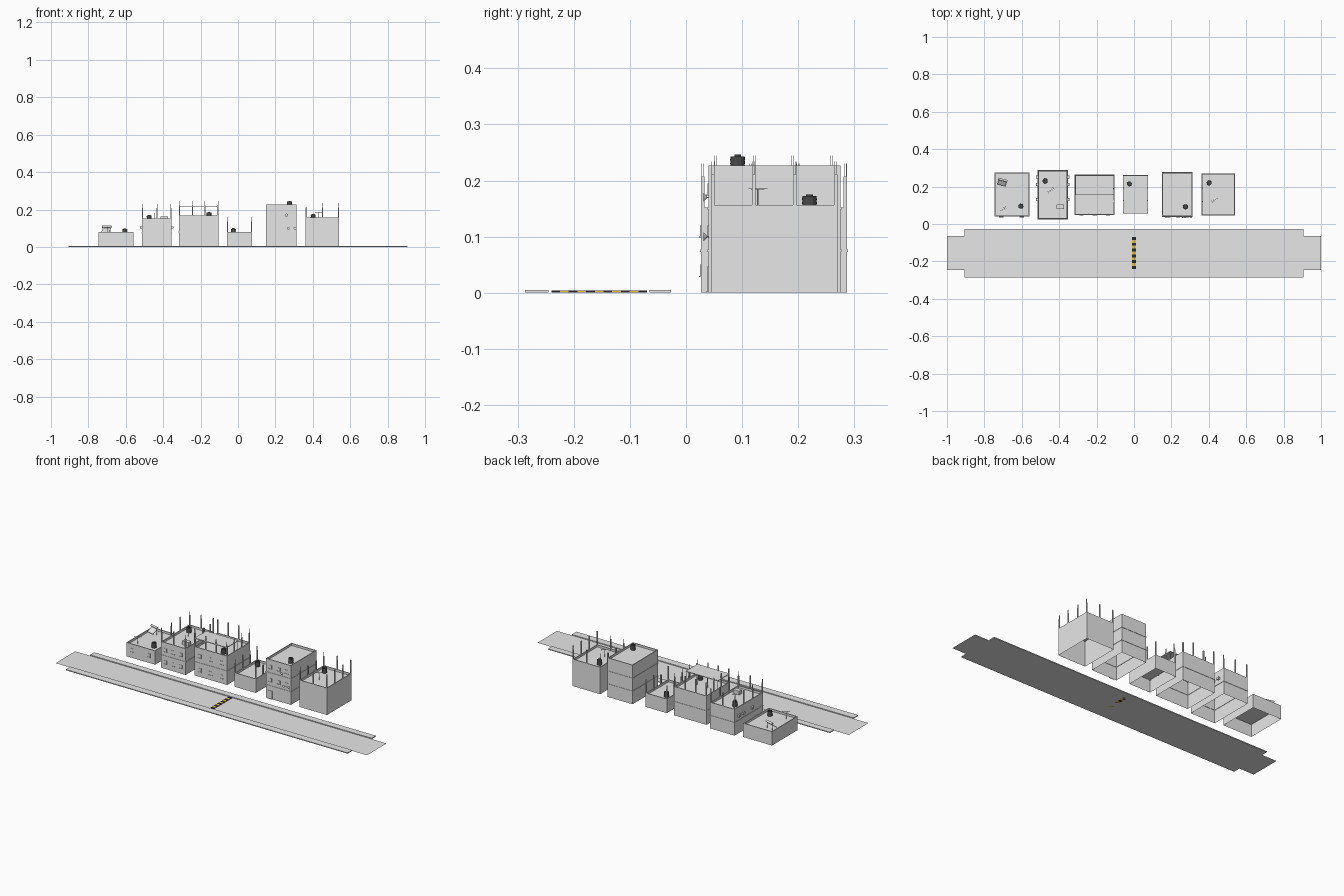
import bpy, bmesh
from math import radians
from mathutils import Matrix, Vector

cube = bpy.data.objects.get("Cube")
if cube:
    bpy.data.objects.remove(cube)


def material(name, rgb):
    m = bpy.data.materials.new(name)
    m.use_nodes = True
    m.diffuse_color = (*rgb, 1)
    m.node_tree.nodes["Principled BSDF"].inputs["Base Color"].default_value = (*rgb, 1)
    return m


GREY = material("concrete grey", (0.8, 0.8, 0.8))
DARK = material("tank dark grey", (0.06, 0.06, 0.06))
YELLOW = material("bump yellow", (0.8, 0.55, 0.05))
BLACK = material("bump black", (0.02, 0.02, 0.02))


def finish(bm, name, mats):
    mesh = bpy.data.meshes.new(name)
    bmesh.ops.recalc_face_normals(bm, faces=bm.faces)
    bm.to_mesh(mesh)
    bm.free()
    for m in mats:
        mesh.materials.append(m)
    ob = bpy.data.objects.new(name, mesh)
    bpy.context.collection.objects.link(ob)
    return ob


def add_box(bm, x, y, z, matrix=Matrix()):
    """Box from (min, max) pairs on each axis."""
    centre = Vector((sum(x) / 2, sum(y) / 2, sum(z) / 2))
    size = Matrix.Diagonal((x[1] - x[0], y[1] - y[0], z[1] - z[0], 1))
    bmesh.ops.create_cube(bm, size=1, matrix=matrix @ Matrix.Translation(centre) @ size)


def add_cylinder(bm, r1, r2, depth, matrix, sides=12):
    bmesh.ops.create_cone(bm, cap_ends=True, segments=sides, radius1=r1,
                          radius2=r2, depth=depth, matrix=matrix)


# Street, pavements and striped speed bump
bm = bmesh.new()
bm.faces.new([bm.verts.new(p) for p in
              ((-1, -.245, 0), (1, -.245, 0), (1, -.065, 0), (-1, -.065, 0))])
finish(bm, "road", [GREY])
for name, y in (("front_pavement", (-.287, -.245)), ("back_pavement", (-.065, -.027))):
    bm = bmesh.new()
    add_box(bm, (-.905, .905), y, (0, .005))
    finish(bm, name, [GREY])

bm = bmesh.new()
STRIPES, STEP = 11, .0155
for i in range(STRIPES):
    y = -.24 + i * STEP
    add_box(bm, (-.01, .01), (y, y + STEP), (0, .004))
    bm.faces.ensure_lookup_table()
    for f in bm.faces[-6:]:
        f.material_index = i % 2
finish(bm, "speed_bump", [BLACK, YELLOW])

WALL, PARAPET = .005, .012


def building(name, x, y, h, bands=()):
    """Open-bottomed shell: walls with floor bands, parapet and sunken roof."""
    profile = [(0, 0)]
    for b in bands:
        profile += [(0, b - .002), (-.002, b - .002), (-.002, b + .002), (0, b + .002)]
    profile += [(0, h), (WALL, h), (WALL, h - PARAPET)]
    bm = bmesh.new()
    rings = []
    for d, z in profile:
        corners = ((x[0] + d, y[0] + d), (x[1] - d, y[0] + d),
                   (x[1] - d, y[1] - d), (x[0] + d, y[1] - d))
        rings.append([bm.verts.new((*c, z)) for c in corners])
    for a, b in zip(rings, rings[1:]):
        for i in range(4):
            j = (i + 1) % 4
            bm.faces.new((a[i], a[j], b[j], b[i]))
    bm.faces.new(rings[-1])
    finish(bm, name, [GREY])


def posts(name, x, y, h, nx, ny):
    """Unfinished column stubs with bare reinforcing bars around the roof edge."""
    bm = bmesh.new()
    s = .003
    for i in range(nx):
        for j in range(ny):
            if 0 < i < nx - 1 and 0 < j < ny - 1:
                continue
            px = x[0] + s + (x[1] - x[0] - 2 * s) * i / (nx - 1)
            py = y[0] + s + (y[1] - y[0] - 2 * s) * j / (ny - 1)
            add_box(bm, (px - s, px + s), (py - s, py + s), (h - PARAPET, h + .055))
            for dx in (-.002, .002):
                for dy in (-.002, .002):
                    add_box(bm, (px + dx - .0005, px + dx + .0005),
                            (py + dy - .0005, py + dy + .0005), (h + .055, h + .078))
    finish(bm, name, [GREY])


def tank(name, x, y, z):
    """Ribbed rooftop water tank with a small lid."""
    bm = bmesh.new()
    for i in range(4):
        add_cylinder(bm, .0135, .0125, .007, Matrix.Translation((x, y, z + .0035 + i * .007)))
    add_cylinder(bm, .006, .006, .003, Matrix.Translation((x, y, z + .0295)))
    finish(bm, name, [DARK])


def windows(name, xs, zs, y, w=.018, h=.02):
    """Thin framed window plates on a front wall."""
    bm = bmesh.new()
    for x in xs:
        for z in zs:
            add_box(bm, (x - w / 2, x + w / 2), (y - .002, y), (z, z + h))
            add_box(bm, (x - w / 2 - .002, x + w / 2 + .002), (y - .004, y), (z - .002, z))
    finish(bm, name, [GREY])


# name, x range, y range, height, floor bands, post grid, tank position
BUILDINGS = (
    ("low_house", (-.745, -.56), (.04, .275), .08, (), None, (-.605, .095)),
    ("wide_house", (-.513, -.355), (.027, .287), .152, (.075,), (3, 4), (-.475, .23)),
    ("terrace_house", (-.315, -.105), (.05, .262), .167, (.08,), (4, 4), (-.155, .09)),
    ("small_house", (-.06, .076), (.055, .262), .081, (), (2, 4), (-.025, .215)),
    ("tall_house", (.151, .312), (.04, .275), .227, (.075, .15), None, (.275, .092)),
    ("end_house", (.362, .54), (.045, .27), .156, (), (3, 4), (.402, .22)),
)
for name, x, y, h, bands, grid, spot in BUILDINGS:
    building(name + "_walls", x, y, h, bands)
    tank(name + "_tank", *spot, h - PARAPET)
    if grid:
        posts(name + "_posts", x, y, h, *grid)

windows("low_house_windows", (-.71, -.6), (.035,), .04)
windows("wide_house_windows", (-.485, -.435, -.385), (.03, .1), .027)
windows("terrace_house_windows", (-.28, -.21, -.14), (.03, .11), .05)
windows("tall_house_windows", (.18, .235, .285), (.1, .175), .04)
windows("tall_house_door", (.18,), (.002,), .04, .025, .045)

# Thin canopy on poles over the front half of the terrace
bm = bmesh.new()
add_box(bm, (-.315, -.108), (.05, .157), (.213, .217))
for px in (-.312, -.245, -.178, -.112):
    for py in (.053, .154):
        add_box(bm, (px - .0015, px + .0015), (py - .0015, py + .0015), (.155, .213))
finish(bm, "terrace_canopy", [GREY])

# Solar water heater: sloping panel, drum and legs
bm = bmesh.new()
place = Matrix.Translation((-.705, .222, .068)) @ Matrix.Rotation(radians(-15), 4, "Z")
add_box(bm, (-.022, .022), (-.018, .018), (-.0015, .0015),
        place @ Matrix.Translation((0, 0, .022)) @ Matrix.Rotation(radians(35), 4, "X"))
add_cylinder(bm, .006, .006, .05, place @ Matrix.Translation((0, .014, .04))
             @ Matrix.Rotation(radians(90), 4, "Y"))
for sx in (-.02, .02):
    add_box(bm, (sx - .001, sx + .001), (.012, .014), (0, .036), place)
finish(bm, "water_heater", [GREY])

# Air conditioners on the roof and side walls
bm = bmesh.new()
add_box(bm, (-.415, -.375), (.08, .105), (.14, .162))
for x in ((-.523, -.513), (-.355, -.345)):
    for y in (.13, .21, .25):
        add_box(bm, x, (y - .008, y + .008), (.098, .11))
finish(bm, "air_conditioners", [GREY])

# Dishes on the tall front wall
bm = bmesh.new()
for x, z in ((.27, .1), (.305, .1), (.26, .17)):
    add_cylinder(bm, .002, .008, .006, Matrix.Translation((x, .034, z))
                 @ Matrix.Rotation(radians(90), 4, "X"))
    add_box(bm, (x - .001, x + .001), (.035, .04), (z - .001, z + .001))
finish(bm, "wall_dishes", [GREY])

# Rooftop aerials: mast with a boom and cross bars
for name, x, y, z in (("low_aerial", -.7, .08, .068), ("wide_aerial", -.445, .18, .14),
                      ("end_aerial", .432, .128, .144)):
    bm = bmesh.new()
    place = Matrix.Translation((x, y, z)) @ Matrix.Rotation(radians(35), 4, "Z")
    add_box(bm, (-.001, .001), (-.001, .001), (0, .042), place)
    add_box(bm, (-.02, .02), (-.0007, .0007), (.04, .042), place)
    for i in range(4):
        bx = -.018 + i * .012
        add_box(bm, (bx, bx + .001), (-.008, .008), (.041, .042), place)
    finish(bm, name, [GREY])
